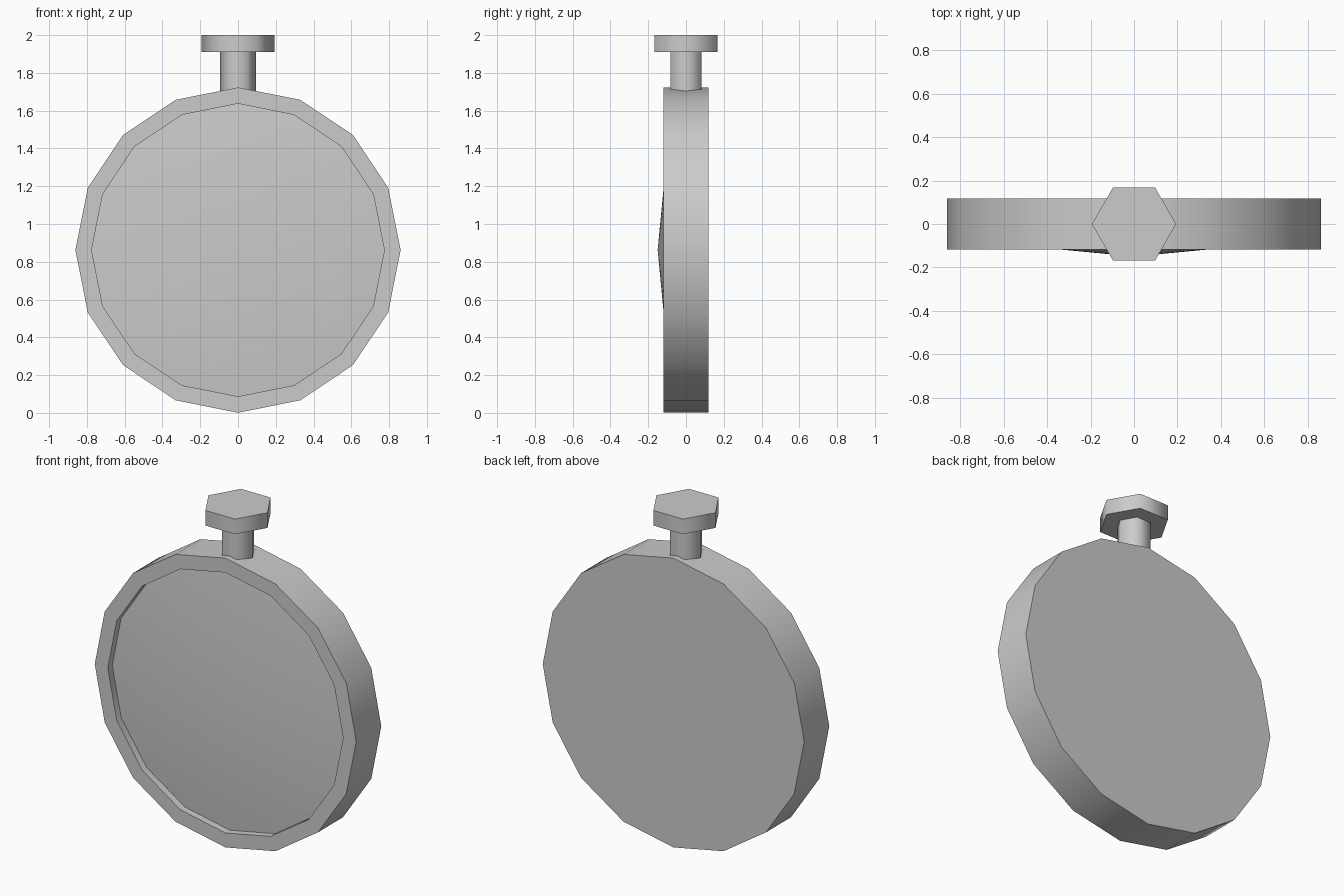
import bpy, bmesh
from math import cos, sin, tau, pi, radians
from mathutils import Matrix

if "Cube" in bpy.data.objects:
    bpy.data.objects.remove(bpy.data.objects["Cube"])


def lathe(name, profile, sides, matrix):
    """Revolve (radius, height) points about local z; radius 0 makes a pole."""
    bm = bmesh.new()
    rings = []
    for r, h in profile:
        n = sides if r > 0 else 1
        rings.append([bm.verts.new((r * cos(tau * i / sides), r * sin(tau * i / sides), h))
                      for i in range(n)])
    for a, b in zip(rings, rings[1:]):
        for i in range(sides):
            j = (i + 1) % sides
            quad = [a[i % len(a)], a[j % len(a)], b[j % len(b)], b[i % len(b)]]
            bm.faces.new(list(dict.fromkeys(quad)))
    # flat cap on an open first ring
    if len(rings[0]) > 1 and len(rings[-1]) == 1 and name != "front_glass":
        bm.faces.new(rings[0][::-1])
    bm.transform(matrix)
    mesh = bpy.data.meshes.new(name)
    bm.to_mesh(mesh)
    bm.free()
    obj = bpy.data.objects.new(name, mesh)
    bpy.context.collection.objects.link(obj)
    bpy.ops.object.select_all(action='DESELECT')
    obj.select_set(True)
    bpy.context.view_layer.objects.active = obj
    bpy.ops.object.shade_smooth_by_angle(angle=radians(65))
    return obj


R, RIM, D, SEAT = 0.861, 0.775, 0.118, 0.076
face_front = Matrix.Translation((0, 0, 0.862)) @ Matrix.Rotation(pi / 2, 4, 'X')

# Round case with a raised front rim (local z points to the front)
lathe("case", [(0, -D), (R, -D), (R, D), (RIM, D), (RIM, SEAT)], 16, face_front)

# Shallow domed front set inside the rim
lathe("front_glass", [(RIM, SEAT), (0, 0.15)], 16, face_front)

# Hexagonal stem and crown on top
upright = Matrix.Identity(4)
lathe("stem", [(0, 1.69), (0.096, 1.69), (0.096, 1.92), (0, 1.92)], 6, upright)
lathe("crown", [(0, 1.91), (0.194, 1.91), (0.194, 2.0), (0, 2.0)], 6, upright)
